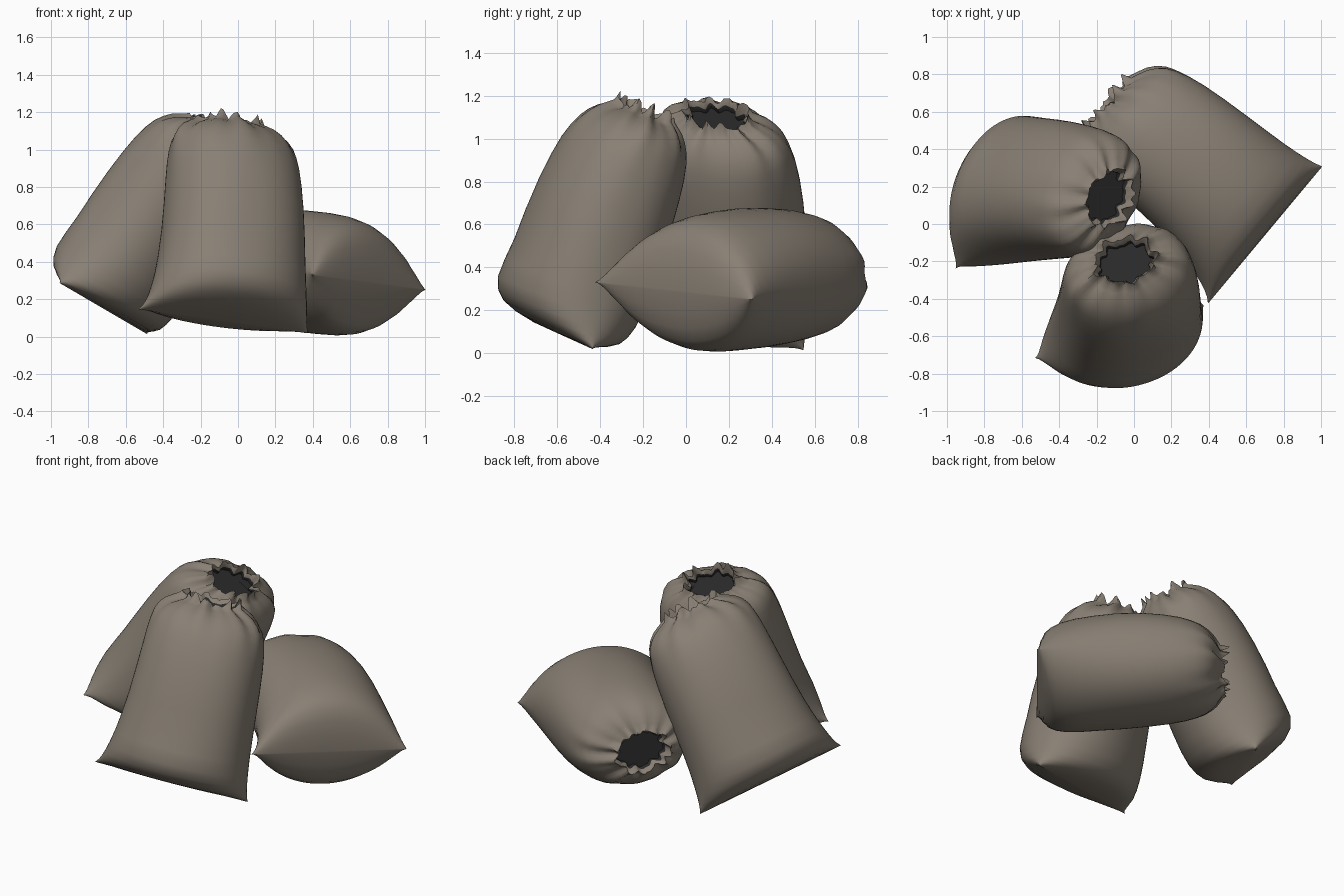
import bpy, bmesh, math, random
from mathutils import Vector

if "Cube" in bpy.data.objects:
    bpy.data.objects.remove(bpy.data.objects["Cube"])

def material(name, rgb):
    m = bpy.data.materials.new(name)
    m.diffuse_color = (*rgb, 1)
    m.use_nodes = True
    m.node_tree.nodes["Principled BSDF"].inputs["Base Color"].default_value = m.diffuse_color
    return m

CLOTH = material("brown grey sackcloth", (0.25, 0.215, 0.175))
DARK = material("dark sack inside", (0.023, 0.023, 0.023))

# Sack profile: height along axis, half width, half depth, section power, gather depth
PROFILE = [
    (0.00, .478, .005, 1.4, 0), (0.012, .472, .10, 1.4, 0), (0.03, .462, .18, 1.35, 0),
    (0.06, .45, .245, 1.3, 0), (0.10, .438, .28, 1.22, 0), (0.16, .424, .305, 1.14, 0),
    (0.25, .408, .32, 1.05, 0), (0.36, .395, .325, .98, 0), (0.50, .383, .325, .92, 0),
    (0.65, .374, .318, .9, 0), (0.78, .366, .307, .92, 0), (0.88, .357, .292, .94, .005),
    (0.95, .345, .273, .96, .012), (1.00, .33, .252, .98, .022), (1.04, .302, .225, 1, .04),
    (1.07, .262, .195, 1, .07), (1.09, .218, .165, 1, .10), (1.105, .18, .14, 1, .13),
    (1.12, .162, .127, 1, .15),            # frayed rim
    (1.095, .142, .108, 1, .15), (1.07, .142, .108, 1, .12),   # inside of the mouth
]
RIM = 18
SEG = 72

def sack(name, left, right, mouth, bow, belly, square, seed):
    """Pillow-bottomed sack from seam corner to seam corner, gathered at the mouth."""
    rnd = random.Random(seed)
    left, right, mouth, bow = Vector(left), Vector(right), Vector(mouth), Vector(bow)
    base = (left + right) / 2
    w = (mouth - base).normalized()
    u = right - left
    u = (u - w * u.dot(w)).normalized()
    v = w.cross(u)
    stretch = (mouth - base).length / 1.105
    ph = [rnd.uniform(0, 6.28) for _ in range(4)]
    fray = [rnd.uniform(-.008, .008) for _ in range(SEG)]
    for _ in range(6):                      # a few tufts of gathered cloth
        n = rnd.randrange(SEG)
        for d, up in ((-1, .022), (0, .04), (1, .035), (2, .015)):
            fray[(n + d) % SEG] = up

    bm = bmesh.new()
    rows = []
    for r, (h, a, b, p, g) in enumerate(PROFILE):
        row = []
        low = max(0, 1 - h / .6) * min(1, h / .04)
        p *= 1 - square * low
        drift = bow * math.sin(math.pi * min(h, 1.1) / 1.1) ** .6 if 0 < h < 1.1 else Vector()
        for i in range(SEG):
            t = 2 * math.pi * i / SEG
            fold = (math.cos(9 * t + ph[0]) + .7 * math.cos(14 * t + ph[1])
                    + .5 * math.cos(5 * t + ph[2])) / 2
            k = 1 + g * fold
            c, s = math.cos(t), math.sin(t)
            x = a * k * math.copysign(abs(c) ** min(1, p), c)
            y = b * k * math.copysign(abs(s) ** p, s)
            if s < 0:                       # sagging contents bulge at the outer side
                y *= 1 + belly * math.exp(-((h - .1) / .16) ** 2) / .3
            z = h + (fray[i] if r == RIM else 0) + g * .1 * fold
            row.append(bm.verts.new(base + drift + u * x + v * y + w * z * stretch))
        rows.append(row)
    for r in range(len(rows) - 1):
        for i in range(SEG):
            j = (i + 1) % SEG
            f = bm.faces.new((rows[r][i], rows[r][j], rows[r + 1][j], rows[r + 1][i]))
            f.material_index = int(r > RIM)
    # seam strip at the bottom and dark floor inside the mouth
    for i in range(SEG // 2):
        q = [rows[0][i], rows[0][-i % SEG], rows[0][SEG - i - 1], rows[0][i + 1]]
        q = list(dict.fromkeys(q))
        if len(q) > 2:
            bm.faces.new(q)
    bm.faces.new(rows[-1]).material_index = 1
    bmesh.ops.recalc_face_normals(bm, faces=bm.faces)
    me = bpy.data.meshes.new(name)
    bm.to_mesh(me)
    bm.free()
    me.materials.append(CLOTH)
    me.materials.append(DARK)
    ob = bpy.data.objects.new(name, me)
    bpy.context.collection.objects.link(ob)
    bpy.context.view_layer.objects.active = ob
    ob.select_set(True)
    bpy.ops.object.shade_smooth_by_angle(angle=math.radians(50))
    ob.select_set(False)

# Two sacks leaning on each other, one lying on its side
sack("front_sack", (-.54, -.72, .145), (.38, -.43, .02), (-.05, -.20, 1.12),
     (.04, -.025, 0), .055, .2, 3)
sack("left_sack", (-.48, .55, .02), (-.96, -.24, .28), (-.14, .14, 1.10),
     (-.015, .035, 0), .05, .2, 8)
sack("lying_sack", (.40, -.44, .33), (1.0, .32, .25), (-.13, .64, .365),
     (.03, .03, .025), 0, 0, 5)
